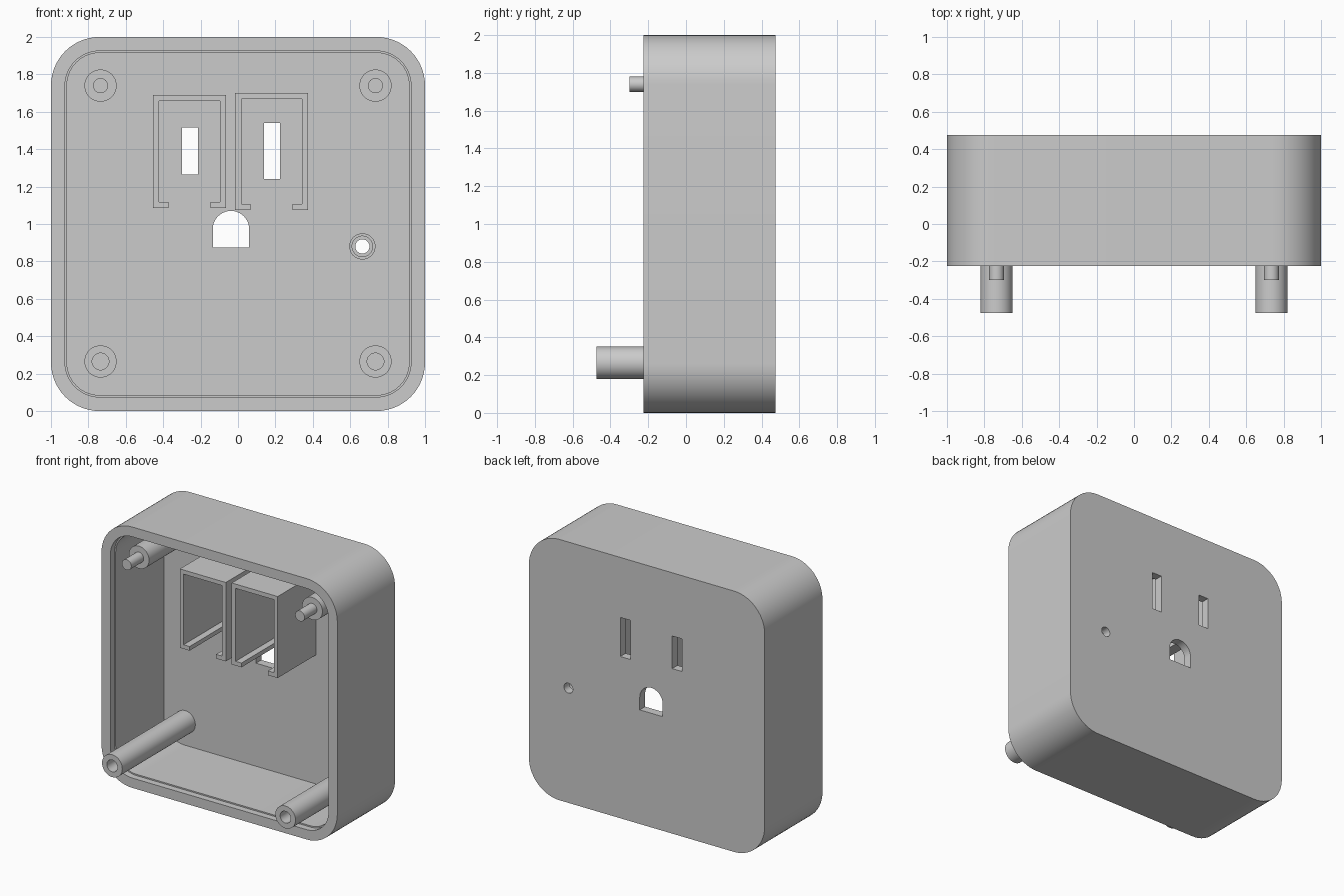
import bpy, bmesh
from math import sin, cos, pi, radians

old = bpy.data.objects.get("Cube")
if old:
    bpy.data.objects.remove(old, do_unlink=True)

grey = bpy.data.materials.new("light grey plastic")
grey.use_nodes = True
COLOR = (0.6, 0.6, 0.6, 1)
grey.diffuse_color = COLOR
grey.node_tree.nodes["Principled BSDF"].inputs["Base Color"].default_value = COLOR

FRONT, BACK, FLOOR = -0.225, 0.475, 0.41   # rim, outer back face, inner back face
ROOT = FLOOR + 0.01                        # parts sink slightly into the back wall


def arc(cx, cz, r, start, end, steps):
    return [(cx + r * cos(start + (end - start) * i / steps),
             cz + r * sin(start + (end - start) * i / steps)) for i in range(steps + 1)]


def circle(cx, cz, r, steps=40):
    return arc(cx, cz, r, 0, 2 * pi, steps)[:-1]


def rounded_square(half, r, steps=14):
    pts = []
    for k, (sx, sz) in enumerate([(1, 1), (-1, 1), (-1, -1), (1, -1)]):
        pts += arc(sx * (half - r), 1 + sz * (half - r), r, k * pi / 2, (k + 1) * pi / 2, steps)
    return pts


def rectangle(x0, x1, z0, z1):
    return [(x0, z0), (x1, z0), (x1, z1), (x0, z1)]


def prism(name, profile, y0, y1):
    """Extrude an x-z profile along y."""
    bm = bmesh.new()
    face = bm.faces.new([bm.verts.new((x, y0, z)) for x, z in profile])
    new = bmesh.ops.extrude_face_region(bm, geom=[face])["geom"]
    bmesh.ops.translate(bm, vec=(0, y1 - y0, 0),
                        verts=[v for v in new if isinstance(v, bmesh.types.BMVert)])
    bmesh.ops.recalc_face_normals(bm, faces=bm.faces)
    mesh = bpy.data.meshes.new(name)
    bm.to_mesh(mesh)
    bm.free()
    mesh.materials.append(grey)
    ob = bpy.data.objects.new(name, mesh)
    bpy.context.collection.objects.link(ob)
    return ob


def activate(ob):
    bpy.ops.object.select_all(action='DESELECT')
    ob.select_set(True)
    bpy.context.view_layer.objects.active = ob


def cut(ob, profile, y0, y1):
    cutter = prism("cutter", profile, y0, y1)
    cutter.hide_render = True
    mod = ob.modifiers.new("cut", 'BOOLEAN')
    mod.operation = 'DIFFERENCE'
    mod.solver = 'EXACT'
    mod.object = cutter
    activate(ob)
    bpy.ops.object.modifier_apply(modifier=mod.name)
    bpy.data.objects.remove(cutter, do_unlink=True)


def smooth(ob):
    activate(ob)
    bpy.ops.object.shade_smooth_by_angle(angle=radians(30))


# Shell with a hollow interior and a shallow step inside the rim
shell = prism("shell", rounded_square(1.0, 0.26), FRONT, BACK)
cut(shell, rounded_square(0.915, 0.175), FRONT - 0.1, FLOOR)
cut(shell, rounded_square(0.925, 0.185), FRONT - 0.1, FRONT + 0.05)

# Blade slots, arched ground opening and small round hole
hole_x, hole_z = 0.665, 0.88
openings = [
    rectangle(-0.30, -0.215, 1.265, 1.515),
    rectangle(0.14, 0.225, 1.24, 1.54),
    [(-0.135, 0.875), (0.06, 0.875)] + arc(-0.0375, 0.9725, 0.0975, 0, pi, 20),
    circle(hole_x, hole_z, 0.038),
]
for profile in openings:
    cut(shell, profile, FLOOR - 0.1, BACK + 0.1)
smooth(shell)

# Short collar around the small hole
collar = prism("hole_collar", circle(hole_x, hole_z, 0.07), 0.31, ROOT)
cut(collar, circle(hole_x, hole_z, 0.055), 0.2, FLOOR)
cut(collar, circle(hole_x, hole_z, 0.038), 0.2, BACK)
smooth(collar)

# Corner posts: pinned at the top, long and hollow at the bottom
for side, x in (("left", 0.735), ("right", -0.735)):
    smooth(prism(f"upper_post_{side}", circle(x, 1.74, 0.086), -0.15, ROOT))
    smooth(prism(f"upper_pin_{side}", circle(x, 1.74, 0.04), -0.30, -0.14))
    post = prism(f"lower_post_{side}", circle(x, 0.265, 0.086), -0.475, ROOT)
    cut(post, circle(x, 0.265, 0.045), -0.6, -0.1)
    smooth(post)


# Contact housings: open below with inward lips
def housing(name, x0, x1, z0, z1, wall, lip):
    profile = [(x0, z0), (x0 + lip, z0), (x0 + lip, z0 + wall), (x0 + wall, z0 + wall),
               (x0 + wall, z1 - wall), (x1 - wall, z1 - wall), (x1 - wall, z0 + wall),
               (x1 - lip, z0 + wall), (x1 - lip, z0), (x1, z0), (x1, z1), (x0, z1)]
    prism(name, profile, -0.055, ROOT)


housing("contact_housing_right", -0.455, -0.065, 1.085, 1.69, 0.032, 0.083)
housing("contact_housing_left", -0.015, 0.375, 1.075, 1.70, 0.033, 0.083)
